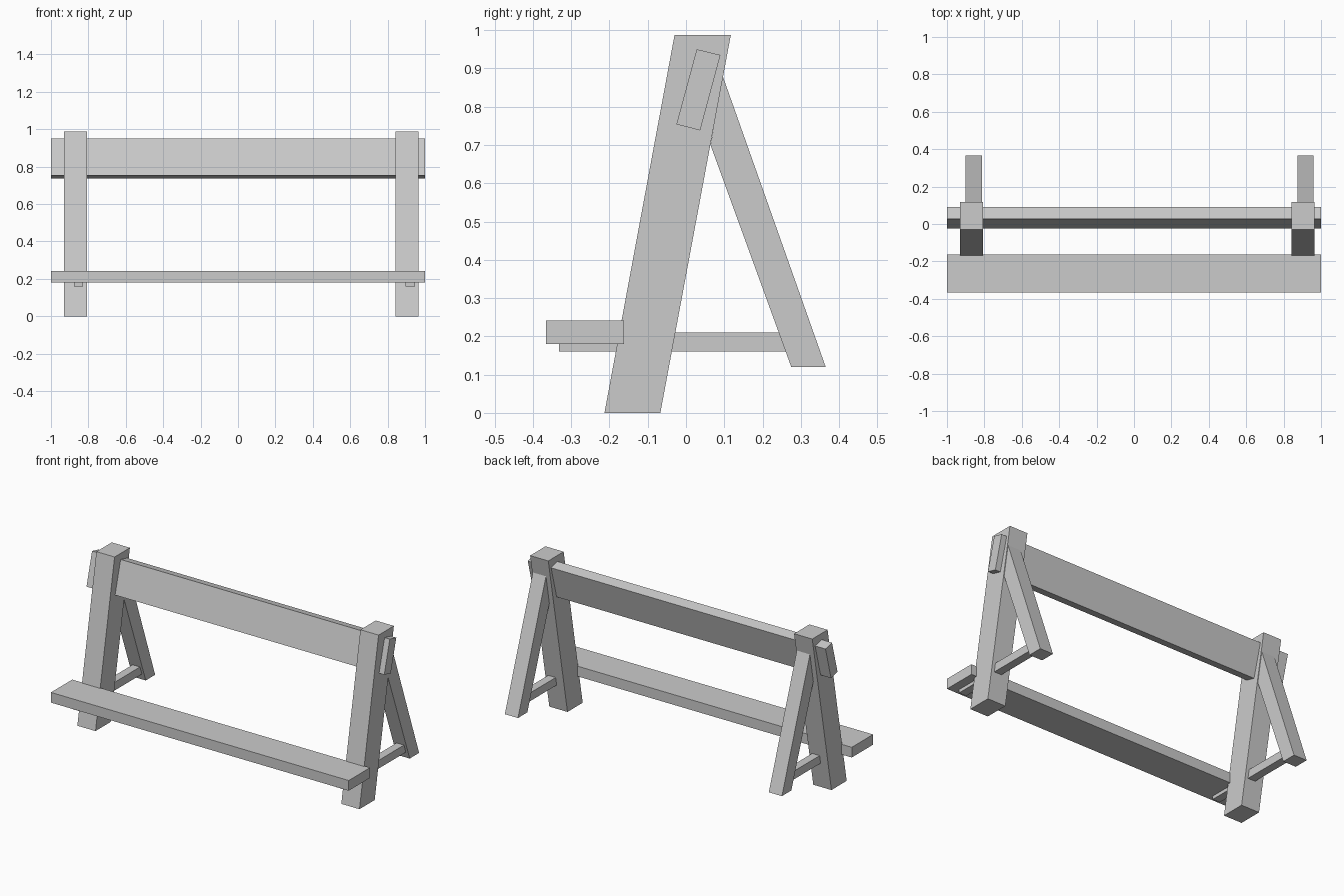
import bpy
import bmesh

cube = bpy.data.objects.get("Cube")
if cube:
    bpy.data.objects.remove(cube, do_unlink=True)

# One plain grey for all the timber
GREY = (0.6, 0.6, 0.6, 1.0)
timber = bpy.data.materials.new("plain_grey")
timber.use_nodes = True
timber.diffuse_color = GREY
timber.node_tree.nodes["Principled BSDF"].inputs["Base Color"].default_value = GREY


def plank(name, profile, x0, x1):
    """Extrude a side profile of (y, z) points from x0 to x1."""
    bm = bmesh.new()
    face = bm.faces.new([bm.verts.new((x0, y, z)) for y, z in profile])
    side = bmesh.ops.extrude_face_region(bm, geom=[face])
    verts = [g for g in side["geom"] if isinstance(g, bmesh.types.BMVert)]
    bmesh.ops.translate(bm, verts=verts, vec=(x1 - x0, 0, 0))
    bmesh.ops.recalc_face_normals(bm, faces=bm.faces)
    mesh = bpy.data.meshes.new(name)
    bm.to_mesh(mesh)
    bm.free()
    mesh.materials.append(timber)
    obj = bpy.data.objects.new(name, mesh)
    bpy.context.collection.objects.link(obj)
    return obj


def rect(y0, y1, z0, z1):
    return [(y0, z0), (y1, z0), (y1, z1), (y0, z1)]


# Long boards: tilted top rail and flat front shelf
plank("top_rail", [(-0.025, 0.754), (0.037, 0.738), (0.09, 0.935), (0.028, 0.95)], -1, 1)
plank("front_shelf", rect(-0.366, -0.162, 0.18, 0.242), -1, 1)

# Two identical end frames: leaning post, rear brace and cross bar
POST = [(-0.213, 0), (-0.067, 0), (0.117, 0.987), (-0.03, 0.987)]
BRACE = [(0.275, 0.12), (0.365, 0.12), (0.096, 0.88), (0.064, 0.70)]
BAR = rect(-0.332, 0.27, 0.16, 0.21)
for side, x in (("right", -0.93), ("left", 0.843)):
    plank(side + "_post", POST, x, x + 0.122)
    plank(side + "_brace", BRACE, x + 0.03, x + 0.118)
    plank(side + "_cross_bar", BAR, x + 0.052, x + 0.102)
